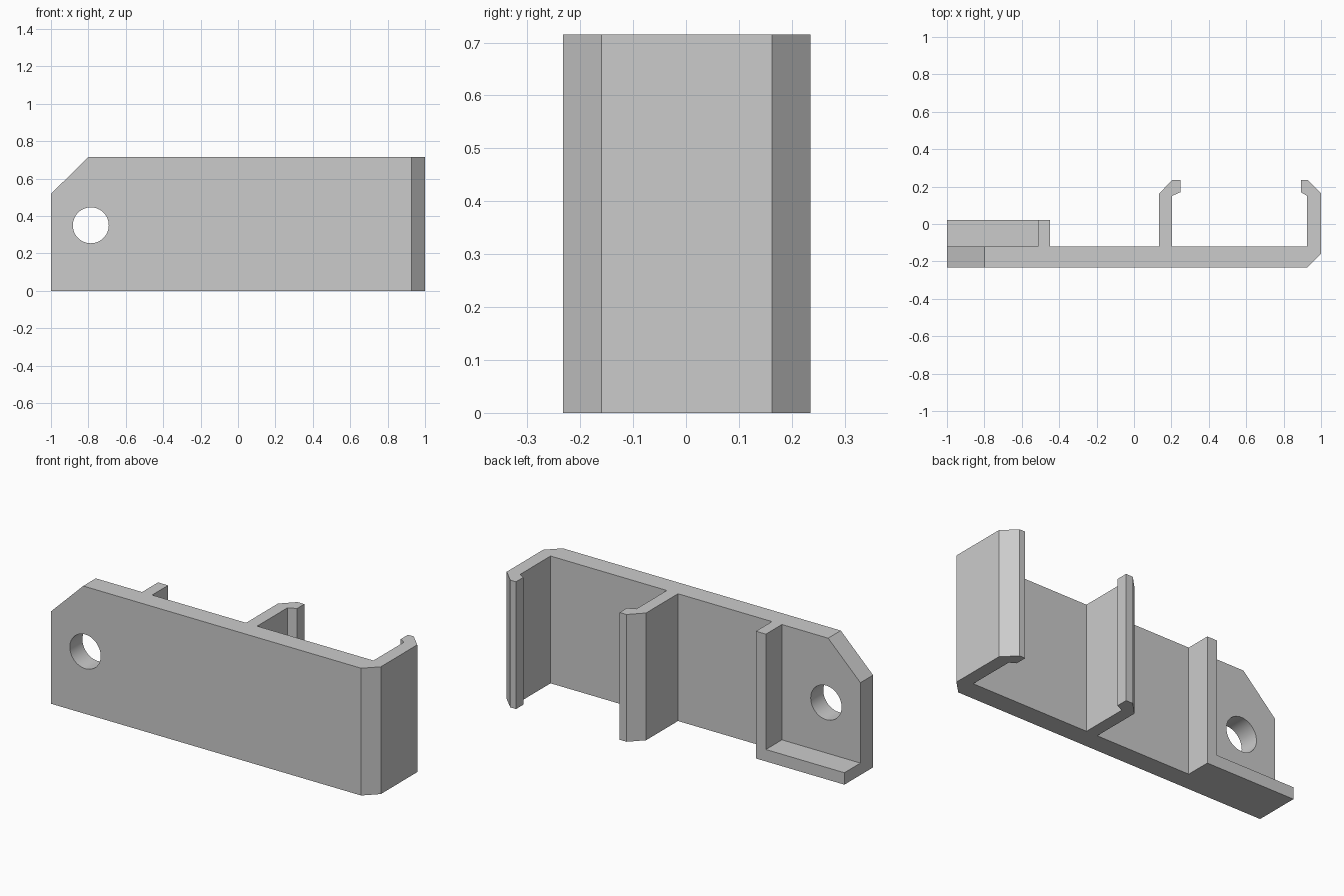
import bpy
import bmesh
import math
from mathutils import Vector

cube = bpy.data.objects.get("Cube")
if cube:
    bpy.data.objects.remove(cube, do_unlink=True)

H = 0.715       # height of the extrusion
FRONT = -0.232  # front of the plate
BACK = -0.12    # back of the plate
TIP = 0.235     # rear end of the hooks

grey = bpy.data.materials.new("plain grey")
grey.use_nodes = True
colour = (0.6, 0.6, 0.6, 1)
grey.diffuse_color = colour
grey.node_tree.nodes["Principled BSDF"].inputs["Base Color"].default_value = colour


def prism(name, points, direction):
    """Extrude a closed polygon of 3D points along a direction."""
    bm = bmesh.new()
    face = bm.faces.new([bm.verts.new(p) for p in points])
    result = bmesh.ops.extrude_face_region(bm, geom=[face])
    moved = [v for v in result["geom"] if isinstance(v, bmesh.types.BMVert)]
    bmesh.ops.translate(bm, verts=moved, vec=Vector(direction))
    bmesh.ops.recalc_face_normals(bm, faces=bm.faces)
    mesh = bpy.data.meshes.new(name)
    bm.to_mesh(mesh)
    bm.free()
    mesh.materials.append(grey)
    obj = bpy.data.objects.new(name, mesh)
    bpy.context.scene.collection.objects.link(obj)
    return obj


# Plate, rib and both clip arms share one profile
rib = [(-0.45, BACK), (-0.45, 0.022), (-0.512, 0.022), (-0.512, BACK)]
middle_arm = [(0.203, BACK), (0.203, 0.15), (0.248, 0.17), (0.248, TIP),
              (0.205, TIP), (0.134, 0.163), (0.134, BACK)]
end_arm = [(0.928, -0.232), (1, -0.16), (1, 0.163), (0.928, TIP),
           (0.892, TIP), (0.892, 0.17), (0.926, 0.15), (0.926, BACK)]
outline = [(-1, FRONT)] + end_arm + middle_arm + rib + [(-1, BACK)]
bracket = prism("clip_bracket", [(x, y, 0) for x, y in outline], (0, 0, H))

# Ledge along the bottom of the mounting end
ledge = prism("bottom_ledge", [(-1, BACK - 0.03, 0), (-0.48, BACK - 0.03, 0),
                               (-0.48, 0.022, 0), (-1, 0.022, 0)], (0, 0, 0.067))

# Cutters for the sloped corner and the round hole
corner = prism("corner_cutter", [(-1.1, -0.4, 0.4205), (-0.7, -0.4, 0.8125),
                                 (-1.1, -0.4, 0.8125)], (0, 0.8, 0))
N = 48
ring = [2 * math.pi * i / N for i in range(N)]
hole = prism("hole_cutter", [(-0.787 + 0.096 * math.cos(a), -0.4,
                              0.35 + 0.096 * math.sin(a)) for a in ring], (0, 0.8, 0))

for helper, operation in ((ledge, 'UNION'), (corner, 'DIFFERENCE'), (hole, 'DIFFERENCE')):
    mod = bracket.modifiers.new(helper.name, 'BOOLEAN')
    mod.operation = operation
    mod.solver = 'EXACT'
    mod.object = helper

# Apply the cuts and remove the helpers
bpy.context.view_layer.update()
final = bpy.data.meshes.new_from_object(
    bracket.evaluated_get(bpy.context.evaluated_depsgraph_get()))
bracket.modifiers.clear()
bracket.data = final
for helper in (ledge, corner, hole):
    bpy.data.objects.remove(helper, do_unlink=True)

# Smooth hole wall, sharp edges elsewhere
bpy.ops.object.select_all(action='DESELECT')
bracket.select_set(True)
bpy.context.view_layer.objects.active = bracket
bpy.ops.object.shade_smooth_by_angle(angle=math.radians(20))
